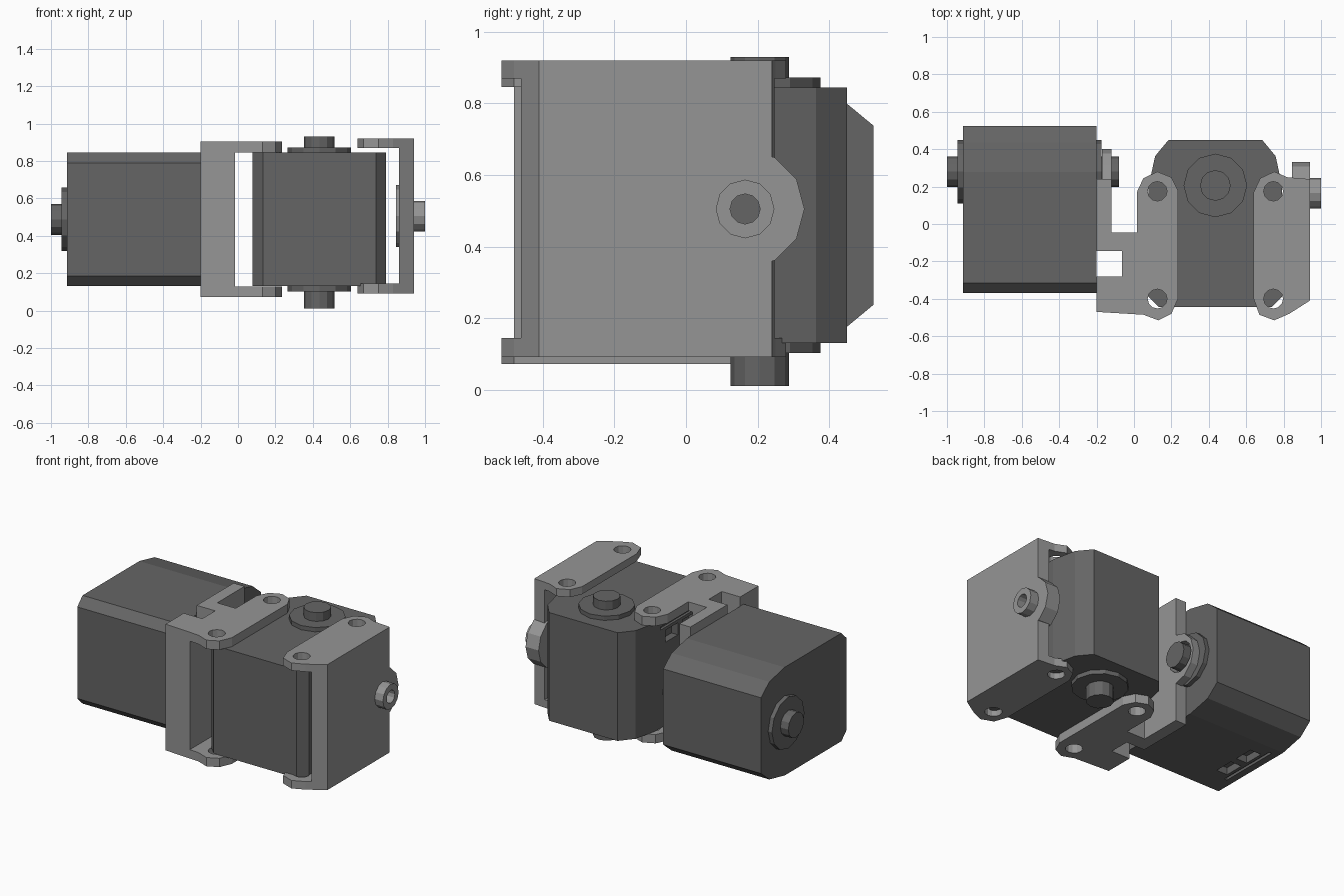
import bpy, bmesh
from math import pi
from mathutils import Matrix, Vector

cube = bpy.data.objects.get("Cube")
if cube:
    bpy.data.objects.remove(cube, do_unlink=True)


def material(name, level):
    m = bpy.data.materials.new(name)
    m.use_nodes = True
    colour = (level, level, level, 1)
    m.diffuse_color = colour
    m.node_tree.nodes["Principled BSDF"].inputs["Base Color"].default_value = colour
    return m


DARK = material("dark grey", 0.13)
LIGHT = material("light grey", 0.30)

# Turns the local z axis onto x, keeping y as it is
TO_X = Matrix.Rotation(pi / 2, 4, "Y")


def finish(bm, name, mat):
    bmesh.ops.recalc_face_normals(bm, faces=bm.faces)
    mesh = bpy.data.meshes.new(name)
    bm.to_mesh(mesh)
    bm.free()
    ob = bpy.data.objects.new(name, mesh)
    mesh.materials.append(mat)
    bpy.context.scene.collection.objects.link(ob)
    return ob


def prism(name, outline, low, high, mat):
    """Extrude an (x, y) outline from z = low to z = high."""
    bm = bmesh.new()
    face = bm.faces.new([bm.verts.new((x, y, low)) for x, y in outline])
    out = bmesh.ops.extrude_face_region(bm, geom=[face])
    verts = [v for v in out["geom"] if isinstance(v, bmesh.types.BMVert)]
    bmesh.ops.translate(bm, verts=verts, vec=(0, 0, high - low))
    return finish(bm, name, mat)


def cylinder(name, axis, radius, low, high, a, b, mat):
    """Cylinder from low to high; (a, b) is (y, z) for axis X, (x, y) for Z."""
    bm = bmesh.new()
    bmesh.ops.create_cone(bm, cap_ends=True, segments=12, radius1=radius,
                          radius2=radius, depth=high - low)
    mid = (low + high) / 2
    if axis == "X":
        bm.transform(Matrix.Translation((mid, a, b)) @ TO_X)
    else:
        bm.transform(Matrix.Translation((a, b, mid)))
    return finish(bm, name, mat)


def box(name, low, high, mat):
    return prism(name, [(low[0], low[1]), (high[0], low[1]),
                        (high[0], high[1]), (low[0], high[1])],
                 low[2], high[2], mat)


def combine(ob, tool, operation):
    mod = ob.modifiers.new("cut", "BOOLEAN")
    mod.operation = operation
    mod.solver = "EXACT"
    mod.object = tool
    bpy.context.view_layer.update()
    graph = bpy.context.evaluated_depsgraph_get()
    result = bpy.data.meshes.new_from_object(ob.evaluated_get(graph))
    ob.modifiers.clear()
    ob.data = result
    bpy.data.objects.remove(tool, do_unlink=True)


def motor(side, place):
    """Motor around its own centre, with the shaft along local x."""
    half = [(0.302, -0.447), (0.357, -0.392), (0.357, 0.2),
            (0.322, 0.36), (0.25, 0.447)]
    outline = [(-x, y) for x, y in half] + half[::-1]
    body = prism(side + "_motor_body", outline, -0.357, 0.357, DARK)
    body.data.transform(TO_X)
    # Connector sockets and groove on the underside
    for y in (-0.21, -0.03):
        combine(body, box("socket", (-0.27, y, -0.4), (-0.19, y + 0.13, -0.31), DARK),
                "DIFFERENCE")
    combine(body, box("groove", (-0.31, -0.26, -0.4), (-0.29, 0.15, -0.34), DARK),
            "DIFFERENCE")
    parts = [body]
    # Horn discs and shaft ends
    for name, radius, low, high in (("rear_disc", 0.17, -0.385, -0.35),
                                    ("rear_shaft", 0.082, -0.4425, -0.38),
                                    ("front_disc", 0.17, 0.35, 0.385),
                                    ("front_shaft", 0.082, 0.38, 0.4775)):
        parts.append(cylinder(side + "_" + name, "X", radius, low, high,
                              0.203, 0, DARK))
    for part in parts:
        part.data.transform(place)


motor("right", Matrix.Translation((-0.5575, 0.077, 0.4875)))
motor("left", Matrix.Translation((0.435, 0.003, 0.4875)) @ TO_X)

# Middle bracket: outline with a side notch, hollowed into a C shape
middle = prism("middle_bracket", [
    (-0.2, -0.47), (0.05, -0.485), (0.13, -0.515), (0.2, -0.48),
    (0.235, -0.4), (0.235, 0.18), (0.2, 0.25), (0.125, 0.28),
    (0.05, 0.245), (0.015, 0.17), (0.015, -0.045), (-0.12, -0.045),
    (-0.12, 0.24), (-0.2, 0.24), (-0.2, -0.145), (-0.065, -0.145),
    (-0.065, -0.28), (-0.2, -0.28)], 0.072, 0.905, LIGHT)
combine(middle, box("hollow", (-0.015, -1, 0.13), (1, 1, 0.846), LIGHT), "DIFFERENCE")
combine(middle, cylinder("hub", "X", 0.165, -0.17, -0.12, 0.235, 0.4875, LIGHT), "UNION")
combine(middle, cylinder("bore", "X", 0.1, -0.3, 0, 0.28, 0.4875, LIGHT), "DIFFERENCE")

# End bracket: plain C shape with a round hub and a hollow stub
end = prism("end_bracket", [
    (0.64, -0.4), (0.67, -0.485), (0.75, -0.515), (0.83, -0.48),
    (0.94, -0.41), (0.94, 0.24), (0.82, 0.25), (0.75, 0.28),
    (0.675, 0.245), (0.64, 0.17)], 0.092, 0.92, LIGHT)
combine(end, box("hollow", (0, -1, 0.145), (0.86, 1, 0.87), LIGHT), "DIFFERENCE")
for radius, low, high in ((0.166, 0.845, 0.94), (0.082, 0.9, 1.0)):
    combine(end, cylinder("hub", "X", radius, low, high, 0.165, 0.505, LIGHT), "UNION")
combine(end, cylinder("bore", "X", 0.042, 0.82, 1.1, 0.165, 0.505, LIGHT), "DIFFERENCE")

# Screw holes through the flanges
for bracket, x in ((middle, 0.125), (end, 0.745)):
    for y in (-0.4, 0.175):
        combine(bracket, cylinder("hole", "Z", 0.052, -0.1, 1.1, x, y, LIGHT),
                "DIFFERENCE")
